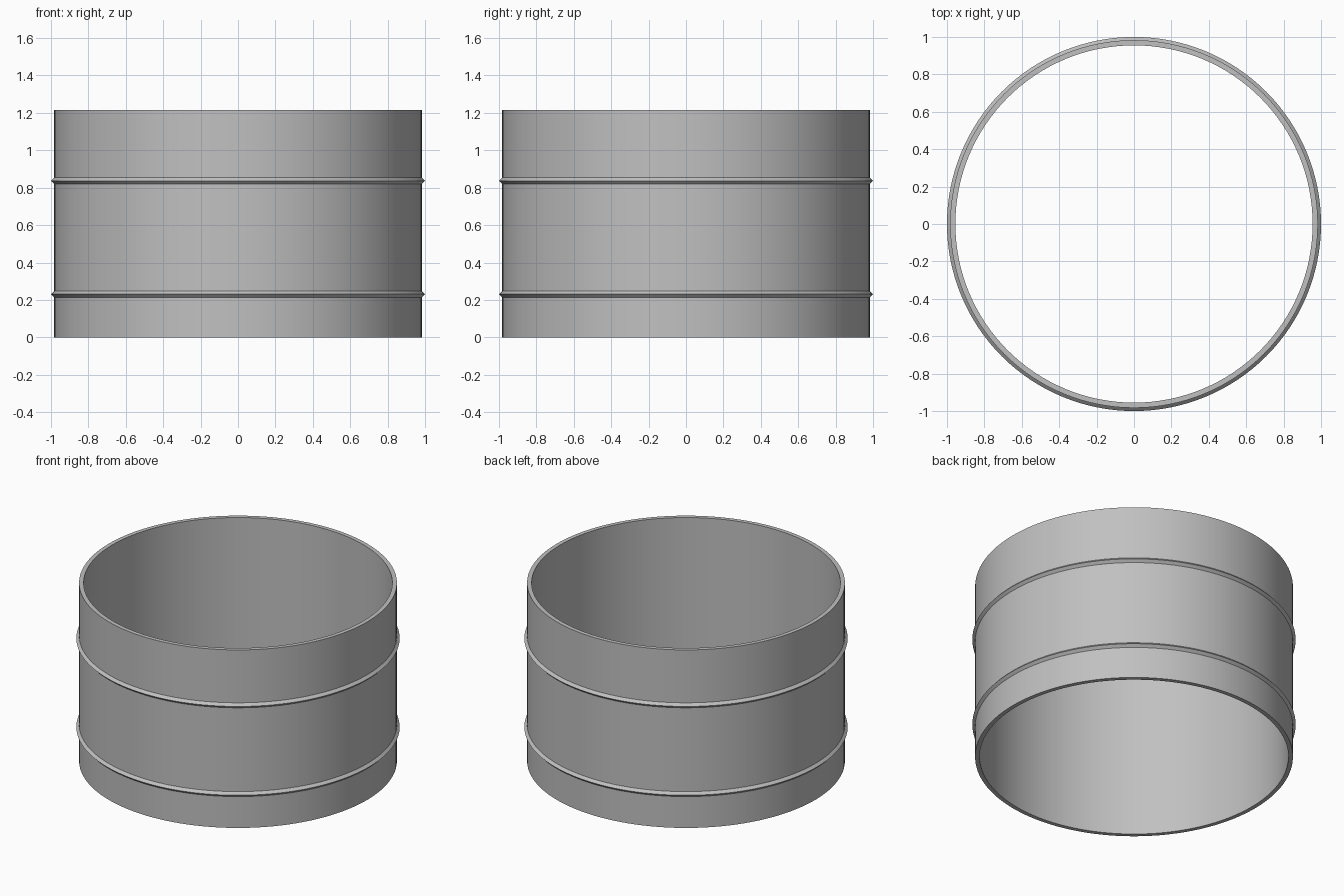
import bpy, bmesh, math

SEGMENTS = 128
HEIGHT = 1.215
OUTER, INNER, RIB = 0.983, 0.955, 1.0

cube = bpy.data.objects.get("Cube")
if cube:
    bpy.data.objects.remove(cube, do_unlink=True)

metal = bpy.data.materials.new("grey metal")
metal.use_nodes = True
metal.diffuse_color = (0.53, 0.53, 0.53, 1)
metal.node_tree.nodes["Principled BSDF"].inputs["Base Color"].default_value = (0.53, 0.53, 0.53, 1)


def lathe(name, profile):
    """Spin a closed (radius, z) profile around the z axis."""
    bm = bmesh.new()
    verts = [bm.verts.new((r, 0, z)) for r, z in profile]
    edges = [bm.edges.new((v, verts[(i + 1) % len(verts)])) for i, v in enumerate(verts)]
    bmesh.ops.spin(bm, geom=verts + edges, cent=(0, 0, 0), axis=(0, 0, 1),
                   angle=math.tau, steps=SEGMENTS, use_merge=True)
    bmesh.ops.remove_doubles(bm, verts=bm.verts, dist=0.0001)
    bmesh.ops.recalc_face_normals(bm, faces=bm.faces)
    mesh = bpy.data.meshes.new(name)
    bm.to_mesh(mesh)
    bm.free()
    mesh.materials.append(metal)
    obj = bpy.data.objects.new(name, mesh)
    bpy.context.collection.objects.link(obj)
    bpy.ops.object.select_all(action="DESELECT")
    obj.select_set(True)
    bpy.context.view_layer.objects.active = obj
    bpy.ops.object.shade_smooth_by_angle(angle=math.radians(30))
    return obj


# Open tube wall
lathe("tube_wall", [(INNER, 0), (OUTER, 0), (OUTER, HEIGHT), (INNER, HEIGHT)])

# Pointed ribs around the outside, rooted inside the wall
for name, z in (("lower_rib", 0.231), ("upper_rib", 0.837)):
    root = OUTER - 0.008
    lathe(name, [(root, z - 0.017), (OUTER, z - 0.017), (RIB, z),
                 (OUTER, z + 0.017), (root, z + 0.017)])
